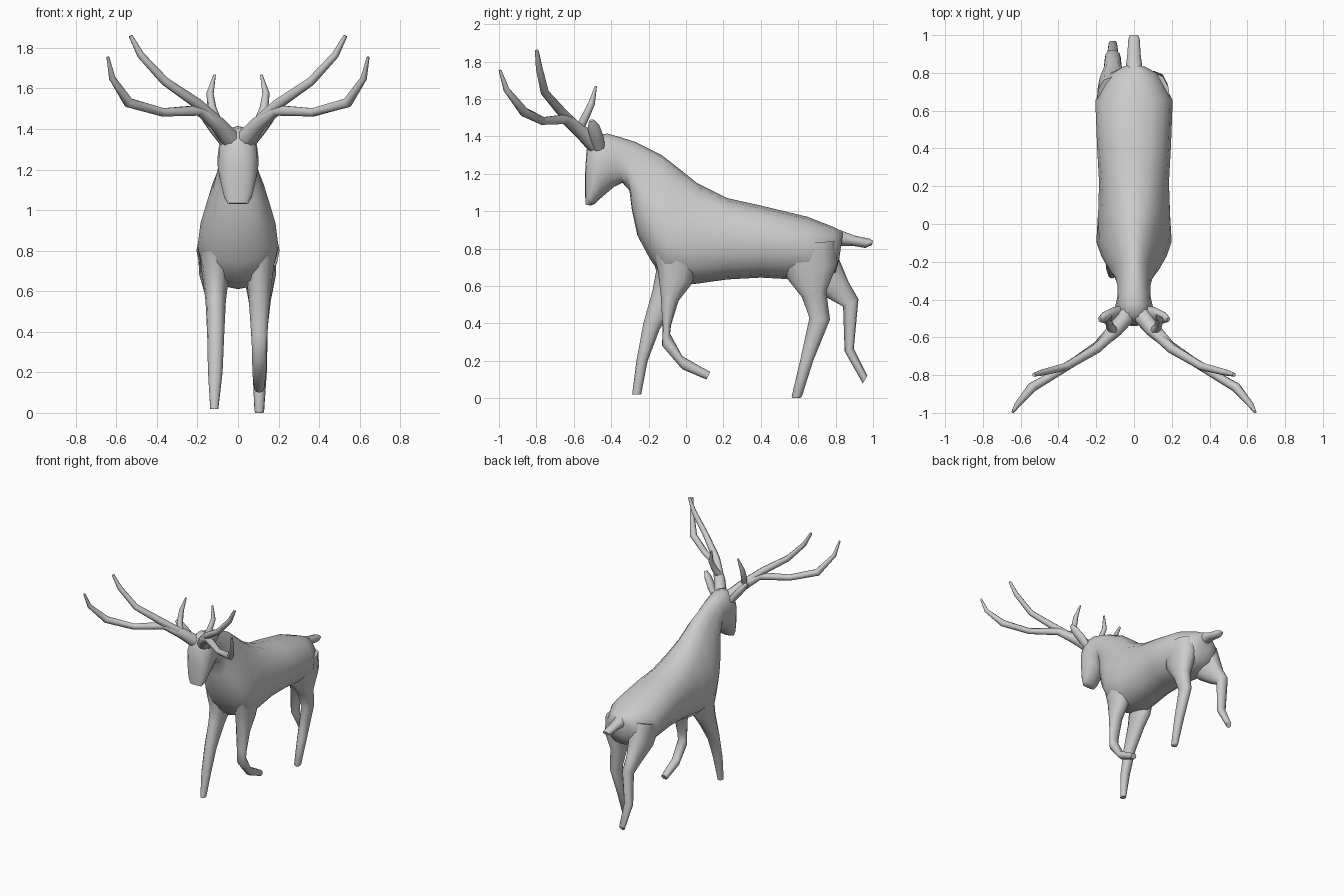
import bpy, bmesh, math
from mathutils import Vector


def skin(name, rings):
    """Bridge a list of equal-sized point rings into a capped, smooth tube."""
    bm = bmesh.new()
    loops = [[bm.verts.new(p) for p in ring] for ring in rings]
    n = len(loops[0])
    for a, b in zip(loops, loops[1:]):
        for i in range(n):
            j = (i + 1) % n
            bm.faces.new((a[i], a[j], b[j], b[i]))
    bm.faces.new(loops[0][::-1])
    bm.faces.new(loops[-1])
    bmesh.ops.recalc_face_normals(bm, faces=bm.faces[:])
    mesh = bpy.data.meshes.new(name)
    bm.to_mesh(mesh)
    bm.free()
    ob = bpy.data.objects.new(name, mesh)
    bpy.context.collection.objects.link(ob)
    bpy.ops.object.select_all(action='DESELECT')
    ob.select_set(True)
    bpy.context.view_layer.objects.active = ob
    bpy.ops.object.shade_smooth_by_angle(angle=math.radians(62))
    return ob


def profile_loft(name, sections, n=16):
    """Sections: two side-view edge points (y, z) each, x centre, half width, pear bias."""
    rings = []
    for y0, z0, y1, z1, x, w, pear in sections:
        ring = []
        for i in range(n):
            a = 2 * math.pi * i / n
            c, s = math.cos(a), math.sin(a)
            s = math.copysign(abs(s) ** 0.85, s) * (1 - pear * c)
            ring.append((x + w * s, (y0 + y1) / 2 + (y0 - y1) / 2 * c,
                         (z0 + z1) / 2 + (z0 - z1) / 2 * c))
        rings.append(ring)
    return skin(name, rings)


def leg(name, x, sections):
    return profile_loft(name, [(*s[:4], x + s[5] if len(s) > 5 else x, s[4], 0)
                               for s in sections], 12)


def branch(name, side, path, n=8, flat=1.0):
    """Tapering round tube through (x, y, z, radius); side mirrors x."""
    pts = [Vector((side * p[0], p[1], p[2])) for p in path]
    rings = []
    for i, p in enumerate(pts):
        t = (pts[min(i + 1, len(pts) - 1)] - pts[max(i - 1, 0)]).normalized()
        u = t.cross(Vector((0, 1, 0.3))).normalized()
        v = t.cross(u)
        r = path[i][3]
        rings.append([p + r * (flat * math.cos(k * math.tau / n) * u
                               + math.sin(k * math.tau / n) * v) for k in range(n)])
    return skin(name, rings)


# torso, neck and head in one loft from rump to muzzle
profile_loft("body", [
    (0.84, 0.89, 0.82, 0.75, 0, 0.06, 0),
    (0.79, 0.915, 0.80, 0.67, 0, 0.13, 0),
    (0.65, 0.97, 0.66, 0.63, 0, 0.205, 0),
    (0.40, 1.03, 0.40, 0.645, 0, 0.195, 0),
    (0.22, 1.07, 0.22, 0.635, 0, 0.185, 0.05),
    (0.06, 1.15, 0.04, 0.61, 0, 0.190, 0.2),
    (-0.04, 1.23, -0.12, 0.64, 0, 0.185, 0.4),
    (-0.13, 1.30, -0.19, 0.74, 0, 0.160, 0.4),
    (-0.20, 1.335, -0.26, 0.87, 0, 0.125, 0.35),
    (-0.27, 1.37, -0.29, 1.01, 0, 0.100, 0.2),
    (-0.35, 1.395, -0.302, 1.11, 0, 0.087, 0.05),
    (-0.42, 1.415, -0.34, 1.152, 0, 0.087, 0),
    (-0.49, 1.405, -0.385, 1.13, 0, 0.100, 0),
    (-0.532, 1.33, -0.42, 1.10, 0, 0.100, 0),
    (-0.54, 1.20, -0.455, 1.07, 0, 0.085, 0),
    (-0.54, 1.10, -0.485, 1.04, 0, 0.070, 0),
    (-0.537, 1.035, -0.51, 1.03, 0, 0.050, 0)])

# tail
profile_loft("tail", [
    (0.76, 0.92, 0.76, 0.80, 0, 0.06, 0),
    (0.84, 0.893, 0.835, 0.815, 0, 0.045, 0),
    (0.90, 0.87, 0.89, 0.815, 0, 0.037, 0),
    (0.98, 0.853, 0.96, 0.803, 0, 0.032, 0),
    (1.00, 0.842, 0.995, 0.82, 0, 0.025, 0)], 10)

# legs: front right raised, front left planted, hind right planted, hind left raised
leg("front_leg_planted", -0.11, [
    (-0.19, 0.80, 0.06, 0.76, 0.080),
    (-0.16, 0.68, 0.03, 0.61, 0.062),
    (-0.178, 0.58, -0.04, 0.52, 0.050),
    (-0.228, 0.40, -0.14, 0.37, 0.042),
    (-0.265, 0.20, -0.205, 0.20, 0.036, -0.002),
    (-0.288, 0.02, -0.24, 0.02, 0.020, -0.007)])
leg("front_leg_raised", 0.105, [
    (-0.18, 0.80, 0.08, 0.76, 0.080),
    (-0.15, 0.68, 0.03, 0.61, 0.062),
    (-0.135, 0.55, -0.04, 0.52, 0.050),
    (-0.125, 0.38, -0.08, 0.39, 0.040),
    (-0.128, 0.28, -0.085, 0.345, 0.036),
    (-0.02, 0.155, -0.02, 0.225, 0.034),
    (0.11, 0.10, 0.13, 0.14, 0.025)])
leg("hind_leg_planted", 0.107, [
    (0.50, 0.82, 0.80, 0.84, 0.085),
    (0.54, 0.64, 0.81, 0.72, 0.080),
    (0.62, 0.54, 0.75, 0.57, 0.055),
    (0.66, 0.43, 0.77, 0.42, 0.040),
    (0.61, 0.20, 0.68, 0.20, 0.035),
    (0.565, 0.01, 0.62, 0.01, 0.024, -0.002),
    (0.57, 0.0, 0.61, 0.0, 0.020, -0.002)])
leg("hind_leg_raised", -0.112, [
    (0.52, 0.78, 0.78, 0.86, 0.085),
    (0.62, 0.63, 0.82, 0.74, 0.080),
    (0.75, 0.54, 0.87, 0.62, 0.050),
    (0.84, 0.49, 0.922, 0.53, 0.042),
    (0.848, 0.25, 0.897, 0.265, 0.034),
    (0.945, 0.08, 0.97, 0.12, 0.022)])

for side, label in ((-1, "left"), (1, "right")):
    # ears
    branch("ear_" + label, side, [
        (0.06, -0.46, 1.32, 0.030), (0.11, -0.475, 1.39, 0.036),
        (0.155, -0.495, 1.45, 0.033), (0.182, -0.505, 1.485, 0.014)], flat=0.7)
    # antler main beam, upper tine and rear tine
    branch("antler_beam_" + label, side, [
        (0.03, -0.47, 1.34, 0.050), (0.10, -0.56, 1.425, 0.040),
        (0.19, -0.645, 1.492, 0.028), (0.37, -0.765, 1.482, 0.022),
        (0.54, -0.865, 1.53, 0.026), (0.62, -0.96, 1.65, 0.016),
        (0.642, -0.995, 1.755, 0.007)])
    branch("antler_upper_tine_" + label, side, [
        (0.11, -0.58, 1.45, 0.026), (0.20, -0.66, 1.525, 0.027),
        (0.36, -0.755, 1.635, 0.022), (0.48, -0.785, 1.765, 0.018),
        (0.53, -0.798, 1.86, 0.010)])
    branch("antler_rear_tine_" + label, side, [
        (0.105, -0.57, 1.44, 0.024), (0.128, -0.54, 1.50, 0.022),
        (0.138, -0.505, 1.575, 0.018), (0.115, -0.482, 1.668, 0.006)])
